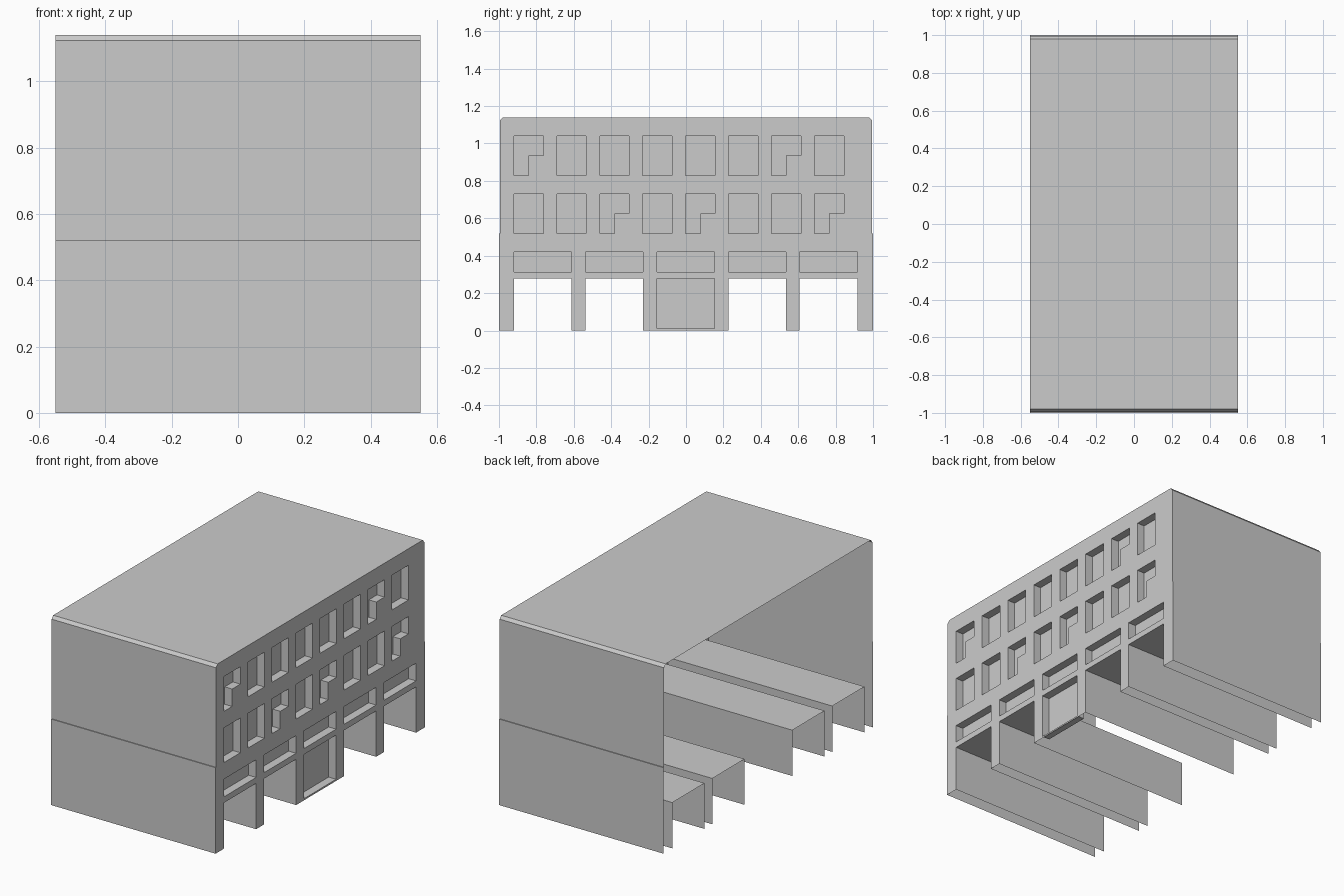
import bpy, bmesh
from mathutils import Vector

if "Cube" in bpy.data.objects:
    bpy.data.objects.remove(bpy.data.objects["Cube"])

FRONT, BACK, DEPTH = 0.55, -0.55, 0.05
INNER = FRONT - DEPTH


def make(name, polys):
    """Build one object from (points, facing direction) polygons."""
    bm = bmesh.new()
    for pts, facing in polys:
        face = bm.faces.new([bm.verts.new(p) for p in pts])
        face.normal_update()
        if face.normal.dot(Vector(facing)) < 0:
            face.normal_flip()
    bmesh.ops.remove_doubles(bm, verts=bm.verts, dist=0.0005)
    mesh = bpy.data.meshes.new(name)
    bm.to_mesh(mesh)
    bm.free()
    obj = bpy.data.objects.new(name, mesh)
    bpy.context.collection.objects.link(obj)
    return obj


def panel(x, y0, y1, z0, z1):
    return ([(x, y0, z0), (x, y1, z0), (x, y1, z1), (x, y0, z1)], (1, 0, 0))


def side(y, z0, z1, xa, xb, d):
    return ([(xa, y, z0), (xb, y, z0), (xb, y, z1), (xa, y, z1)], (0, d, 0))


def level(z, y0, y1, xa, xb, d):
    return ([(xa, y0, z), (xb, y0, z), (xb, y1, z), (xa, y1, z)], (0, 0, d))


def recess(y0, y1, z0, z1):
    return [panel(INNER, y0, y1, z0, z1),
            side(y0, z0, z1, INNER, FRONT, 1), side(y1, z0, z1, INNER, FRONT, -1),
            level(z0, y0, y1, INNER, FRONT, 1), level(z1, y0, y1, INNER, FRONT, -1)]


bays = [(-0.92 + 0.382 * i, -0.612 + 0.382 * i) for i in range(5)]
windows = [(-0.92 + 0.2295 * i, -0.763 + 0.2295 * i) for i in range(8)]
door = bays[2]

# Street facade: horizontal bands with openings left out
bands = [(0, 0.01, bays[:2] + bays[3:], 1), (0.01, 0.277, bays, 1),
         (0.277, 0.313, [], 1), (0.313, 0.42, bays, 1), (0.42, 0.52, [], 1),
         (0.52, 0.73, windows, 0.995), (0.73, 0.83, [], 0.995),
         (0.83, 1.04, windows, 0.995), (1.04, 1.122, [], 0.995)]
facade = []
for z0, z1, holes, edge in bands:
    y = -edge
    for a, b in holes + [(edge, edge)]:
        facade.append(panel(FRONT, y, a, z0, z1))
        y = b
facade.append(([(FRONT, -0.995, 1.122), (FRONT, 0.995, 1.122),
                (FRONT, 0.98, 1.14), (FRONT, -0.98, 1.14)], (1, 0, 0)))
make("street_facade", facade)

# Recessed windows and door
make("transom_windows", [p for a, b in bays for p in recess(a, b, 0.313, 0.42)])
make("upper_windows", [p for z in (0.52, 0.83) for a, b in windows
                       for p in recess(a, b, z, z + 0.21)])
make("entrance_door", recess(*door, 0.01, 0.277))

# Air conditioners filling the lower right quarter of some windows
for z, columns in ((0.52, (2, 4, 7)), (0.83, (0, 6))):
    for i in columns:
        a, b = windows[i]
        m, top = (a + b) / 2, z + 0.105
        make("air_conditioner", [panel(FRONT, m, b, z, top),
                                 side(m, z, top, INNER, FRONT, -1),
                                 level(top, m, b, INNER, FRONT, 1)])

# Open-backed shell: side walls with a small ledge, chamfered roof
half = [(1, 0), (1, 0.52), (0.995, 0.52), (0.995, 1.122), (0.98, 1.14)]
shell = [level(1.14, -0.98, 0.98, BACK, FRONT, 1)]
for s in (-1, 1):
    for (ya, za), (yb, zb) in zip(half, half[1:]):
        shell.append(([(BACK, s * ya, za), (FRONT, s * ya, za),
                       (FRONT, s * yb, zb), (BACK, s * yb, zb)],
                      (0, s * (zb - za), abs(ya - yb))))
make("walls_and_roof", shell)

# Garage passages running to the open back
for a, b in bays[:2] + bays[3:]:
    make("garage_passage", [side(a, 0, 0.277, BACK, FRONT, 1),
                            side(b, 0, 0.277, BACK, FRONT, -1),
                            level(0.277, a, b, BACK, FRONT, -1)])
